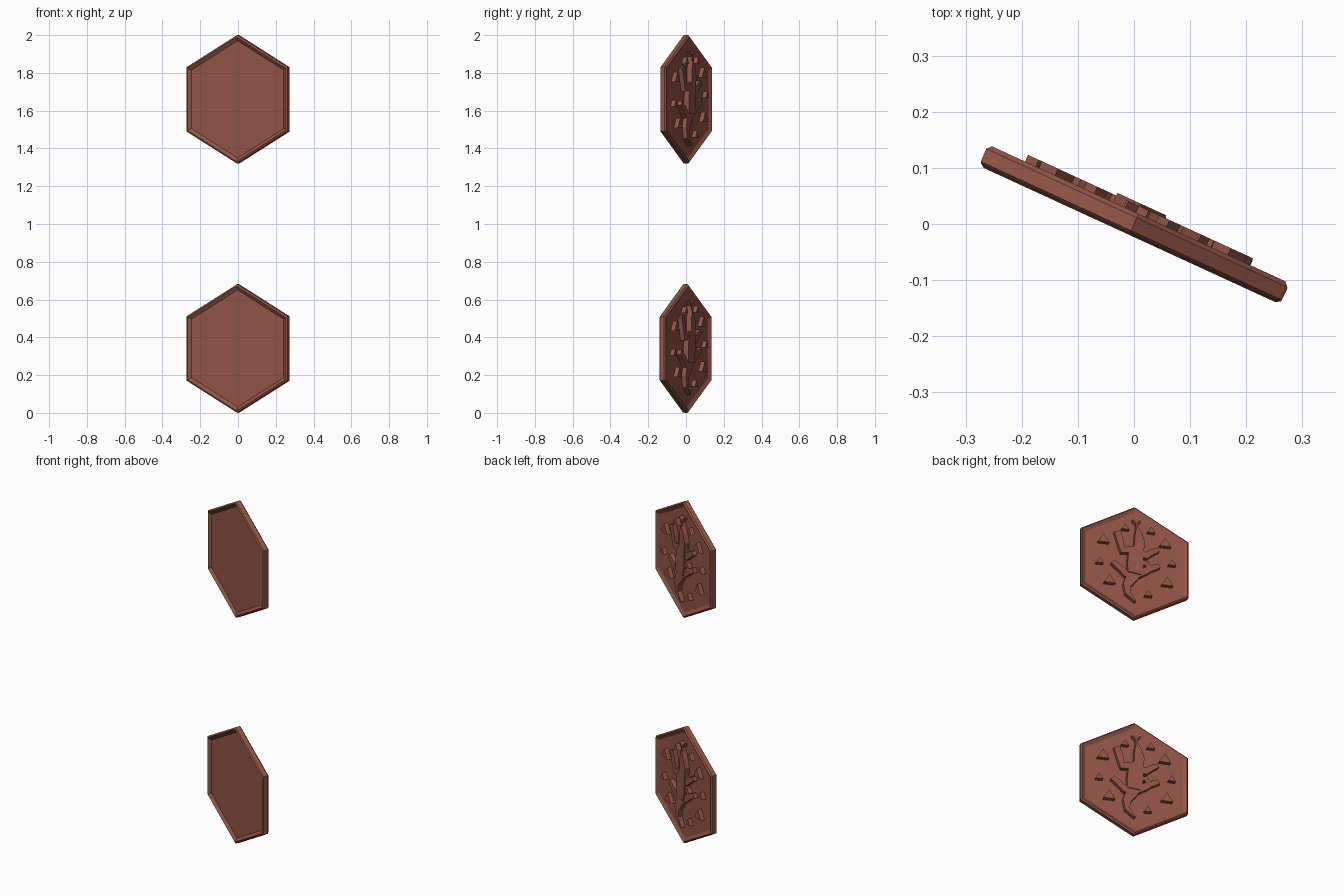
import bpy, bmesh, math
from mathutils import Matrix, Vector

if "Cube" in bpy.data.objects:
    bpy.data.objects.remove(bpy.data.objects["Cube"])

clay = bpy.data.materials.new("red_brown_clay")
clay.diffuse_color = (0.29, 0.09, 0.062, 1)
clay.use_nodes = True
clay.node_tree.nodes["Principled BSDF"].inputs["Base Color"].default_value = clay.diffuse_color

ANGLE = math.radians(24.7)
C, S = math.cos(ANGLE), math.sin(ANGLE)
BASE, TOP, BODY_TOP = 0.007, 0.033, 0.038   # relief starts just inside the plate


def placement(y, z):
    # local x = right seen from the back, local y = up, local z = out of the back
    return Matrix(((-C, 0, S, 0), (S, 0, C, y), (0, 1, 0, z), (0, 0, 0, 1)))


def finish(bm, name, matrix):
    bmesh.ops.recalc_face_normals(bm, faces=bm.faces)
    mesh = bpy.data.meshes.new(name)
    bm.to_mesh(mesh)
    bm.free()
    mesh.materials.append(clay)
    ob = bpy.data.objects.new(name, mesh)
    ob.matrix_world = matrix
    bpy.context.collection.objects.link(ob)


def prism(bm, pts, top=TOP):
    lo = [bm.verts.new((x, y, BASE)) for x, y in pts]
    hi = [bm.verts.new((x, y, top)) for x, y in pts]
    n = len(pts)
    bm.faces.new(lo[::-1])
    bm.faces.new(hi)
    for i in range(n):
        j = (i + 1) % n
        bm.faces.new((lo[i], lo[j], hi[j], hi[i]))


def ribbon(bm, path, top=TOP):
    # path of (x, y, half width) turned into a flat tapered strip
    left, right = [], []
    for i, (x, y, w) in enumerate(path):
        a, b = path[max(i - 1, 0)], path[min(i + 1, len(path) - 1)]
        d = Vector((b[0] - a[0], b[1] - a[1])).normalized()
        left.append((x - d.y * w, y + d.x * w))
        right.append((x + d.y * w, y - d.x * w))
    prism(bm, left + right[::-1], top)


def plate(name, matrix):
    # hexagon with a raised rim around a sunken panel on both sides
    bm = bmesh.new()
    rings = []
    for r, z in ((0.31, -0.005), (0.33, -0.0185), (0.34, -0.013),
                 (0.341, 0.012), (0.332, 0.02), (0.31, 0.009)):
        rings.append([bm.verts.new((r * math.sin(k * math.pi / 3),
                                    r * math.cos(k * math.pi / 3), z)) for k in range(6)])
    bm.faces.new(rings[0])
    bm.faces.new(rings[-1][::-1])
    for a, b in zip(rings, rings[1:]):
        for k in range(6):
            j = (k + 1) % 6
            bm.faces.new((a[k], a[j], b[j], b[k]))
    finish(bm, name, matrix)


# body and head, a little higher than the limbs
BODY = [(0.01, 0.205, 0.006), (0.015, 0.165, 0.02), (0.022, 0.12, 0.028), (0.018, 0.085, 0.028),
        (0.002, 0.04, 0.042), (-0.002, -0.02, 0.044), (-0.008, -0.075, 0.036)]

LIMBS = [
    # curved tail
    [(-0.002, -0.05, 0.04), (-0.02, -0.1, 0.032), (-0.046, -0.15, 0.022),
     (-0.042, -0.2, 0.014), (0.0, -0.245, 0.003)],
    # forked tongue
    [(0.01, 0.2, 0.006), (0.006, 0.23, 0.005), (-0.016, 0.252, 0.003)],
    [(0.006, 0.23, 0.005), (0.028, 0.252, 0.003)],
    # arms
    [(-0.01, 0.07, 0.022), (-0.07, 0.06, 0.02), (-0.082, 0.11, 0.018), (-0.1, 0.17, 0.018)],
    [(0.01, 0.06, 0.02), (0.06, 0.045, 0.02), (0.09, 0.07, 0.016), (0.125, 0.09, 0.012)],
    # legs
    [(0.0, -0.07, 0.022), (-0.055, -0.08, 0.02), (-0.085, -0.05, 0.017), (-0.125, -0.02, 0.014)],
    [(-0.01, -0.085, 0.024), (0.055, -0.05, 0.02), (0.085, -0.03, 0.016), (0.13, -0.008, 0.014)],
    [(0.02, -0.005, 0.015), (0.06, -0.002, 0.014), (0.075, -0.03, 0.014)],
]

TRIANGLES = [  # x, y, half width
    (-0.175, 0.117, 0.032), (-0.055, 0.204, 0.021), (0.087, 0.205, 0.021),
    (0.164, 0.14, 0.032), (-0.197, -0.022, 0.021), (0.202, 0.022, 0.021),
    (-0.142, -0.127, 0.032), (0.175, -0.097, 0.032), (0.071, -0.185, 0.021)]

for label, y, z in (("upper", 0.0, 1.66), ("lower", -0.003, 0.341)):
    m = placement(y, z)
    plate(label + "_hexagon_plate", m)

    # raised lizard
    bm = bmesh.new()
    ribbon(bm, BODY, BODY_TOP)
    for path in LIMBS:
        ribbon(bm, path)
    finish(bm, label + "_lizard_relief", m)

    # raised triangles around it
    bm = bmesh.new()
    for x, yy, w in TRIANGLES:
        prism(bm, [(x - w, yy - 0.75 * w), (x + w, yy - 0.75 * w), (x, yy + 0.9 * w)])
    finish(bm, label + "_triangle_studs", m)
